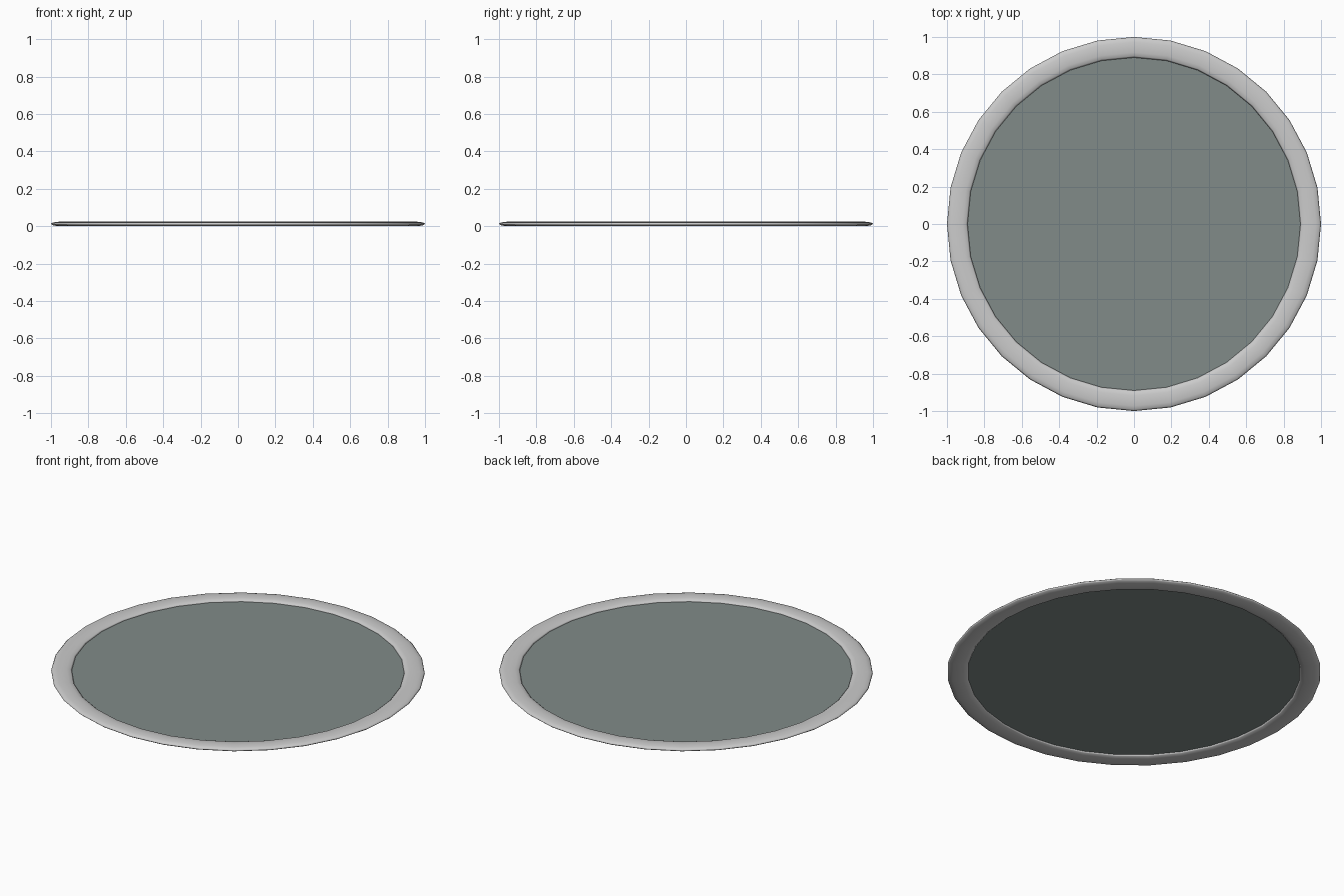
import bpy

if "Cube" in bpy.data.objects:
    bpy.data.objects.remove(bpy.data.objects["Cube"])

# Flattened round rim
bpy.ops.mesh.primitive_torus_add(major_segments=32, minor_segments=12,
                                 major_radius=0.945, minor_radius=0.055,
                                 location=(0, 0, 0.0125))
rim = bpy.context.object
rim.name = "rim"
rim.scale.z = 0.0125 / 0.055
bpy.ops.object.transform_apply(location=True, rotation=False, scale=True)
bpy.ops.object.shade_smooth()

# Thin tinted glass pane
bpy.ops.mesh.primitive_circle_add(vertices=32, radius=0.91, fill_type='NGON',
                                  location=(0, 0, 0.0125))
pane = bpy.context.object
pane.name = "glass_pane"
mat = bpy.data.materials.new("tinted_glass")
mat.diffuse_color = (0.22, 0.26, 0.25, 1)
mat.use_nodes = True
mat.node_tree.nodes["Principled BSDF"].inputs["Base Color"].default_value = mat.diffuse_color
pane.data.materials.append(mat)
